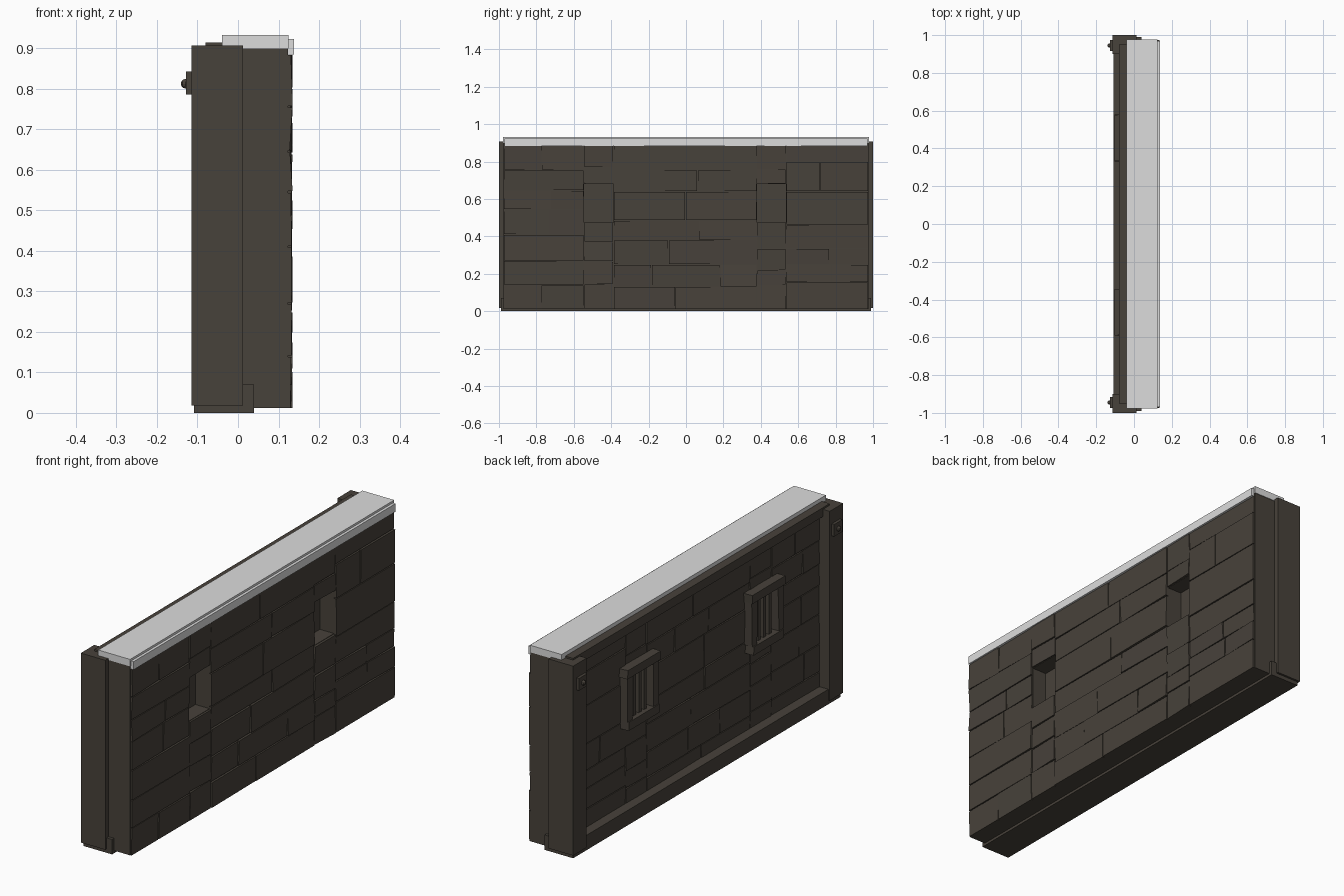
import bpy, bmesh, random
from mathutils import Vector

if "Cube" in bpy.data.objects:
    bpy.data.objects.remove(bpy.data.objects["Cube"])

random.seed(7)


def material(name, rgb):
    m = bpy.data.materials.new(name)
    m.diffuse_color = (*rgb, 1)
    m.use_nodes = True
    m.node_tree.nodes["Principled BSDF"].inputs["Base Color"].default_value = m.diffuse_color
    return m


STONE = material("dark stone", (0.064, 0.054, 0.043))
CAP = material("pale cap", (0.72, 0.72, 0.72))


def add_box(bm, lo, hi, wobble=0.0, axis=0):
    """Box between two corners; wobble pushes corners along one axis."""
    vs = []
    for x in (lo[0], hi[0]):
        for y in (lo[1], hi[1]):
            for z in (lo[2], hi[2]):
                p = Vector((x, y, z))
                p[axis] += random.uniform(-wobble, wobble)
                vs.append(bm.verts.new(p))
    for f in ((0, 1, 3, 2), (4, 6, 7, 5), (0, 4, 5, 1), (2, 3, 7, 6), (0, 2, 6, 4), (1, 5, 7, 3)):
        bm.faces.new([vs[i] for i in f])


def finish(name, bm, mat):
    bmesh.ops.recalc_face_normals(bm, faces=bm.faces)
    me = bpy.data.meshes.new(name)
    bm.to_mesh(me)
    bm.free()
    me.materials.append(mat)
    ob = bpy.data.objects.new(name, me)
    bpy.context.collection.objects.link(ob)
    return ob


def boxes(name, items, mat=STONE, wobble=0.0, axis=0):
    bm = bmesh.new()
    for lo, hi in items:
        add_box(bm, lo, hi, wobble, axis)
    return finish(name, bm, mat)


WIN = [(-0.545, -0.387), (0.38, 0.535)]   # window spans along y
Z0, Z1 = 0.475, 0.68                      # window sill and head

# wall core with two openings
X0, X1, E = -0.055, 0.123, 0.975
boxes("wall_core", [
    ((X0, -E, 0.012), (X1, E, Z0)),
    ((X0, -E, Z1), (X1, E, 0.9)),
    ((X0, -E, Z0), (X1, WIN[0][0], Z1)),
    ((X0, WIN[0][1], Z0), (X1, WIN[1][0], Z1)),
    ((X0, WIN[1][1], Z0), (X1, E, Z1)),
])

# stone courses: y range, course heights, stones per course, has window
SECTIONS = [
    (-E, -0.545, (.01, .14, .27, .41, .545, .645, .755, .885), (1, 2), False),
    (-0.545, -0.387, (.01, .145, .265, .37, Z0, Z1, .77, .885), (1, 1), True),
    (-0.387, 0.38, (.01, .13, .25, .38, .485, .64, .755, .885), (2, 3), False),
    (0.38, 0.535, (.01, .14, .22, .335, Z0, Z1, .76, .885), (1, 1), True),
    (0.535, E, (.01, .155, .25, .335, .46, .64, .8, .885), (1, 2), False),
]


def stone_face(name, inner, outer, tilt):
    bm = bmesh.new()
    g = 0.002
    for ya, yb, rows, (nmin, nmax), window in SECTIONS:
        for za, zb in zip(rows, rows[1:]):
            if window and za == Z0:
                continue
            n = random.randint(nmin, nmax)
            step = (yb - ya) / n
            cuts = [ya] + [ya + step * (i + random.uniform(-.25, .25)) for i in range(1, n)] + [yb]
            for a, b in zip(cuts, cuts[1:]):
                xs = sorted((inner, outer))
                add_box(bm, (xs[0], a + g, za + g), (xs[1], b - g, zb - g), tilt, 0)
    return finish(name, bm, STONE)


stone_face("front_stones", 0.115, 0.131, 0.004)
stone_face("back_stones", -0.045, -0.061, 0.003)

# window back panels, frames and bars
for i, (a, b) in enumerate(WIN):
    boxes(f"window_panel_{i}", [((-0.01, a, Z0), (0.05, b, Z1))])
    t = 0.04
    boxes(f"window_frame_{i}", [
        ((-0.098, a - t, Z0), (-0.05, a, Z1)),
        ((-0.098, b, Z0), (-0.05, b + t, Z1)),
        ((-0.103, a - t - .005, Z1), (-0.05, b + t + .005, Z1 + t)),
        ((-0.103, a - t + .005, Z0 - t), (-0.05, b + t - .005, Z0)),
    ], wobble=0.004, axis=1)
    bm = bmesh.new()
    for k in range(1, 4):
        y = a + (b - a) * k / 4
        add_box(bm, (-0.082, y - .009, Z0 - .01), (-0.064, y + .009, Z1 + .01))
    finish(f"window_bars_{i}", bm, STONE)

# base beam and top beam
boxes("base_beam", [((-0.108, -0.99, 0), (0.04, 0.99, 0.07))])
boxes("top_beam", [((-0.08, -0.95, 0.872), (-0.03, 0.95, 0.914))])

# end posts with bolted plates
for s, side in ((-1, "near"), (1, "far")):
    ya, yb = sorted((s * 0.9, s * 1.0))
    boxes(f"{side}_post", [((-0.115, ya, 0.018), (0.012, yb, 0.906))])
    boxes(f"{side}_plate", [((-0.128, s * .945 - .03, 0.785), (-0.11, s * .945 + .03, 0.842))])
    bpy.ops.mesh.primitive_uv_sphere_add(segments=8, ring_count=6, radius=0.012,
                                         location=(-0.129, s * .945, 0.812))
    bolt = bpy.context.object
    bolt.name = f"{side}_bolt"
    bolt.data.materials.append(STONE)

# pale cap slab with a front lip
boxes("cap_slab", [((-0.04, -0.978, 0.899), (0.125, 0.978, 0.932))], CAP)
boxes("cap_lip", [((0.12, -0.97, 0.884), (0.138, 0.97, 0.922))], CAP)
